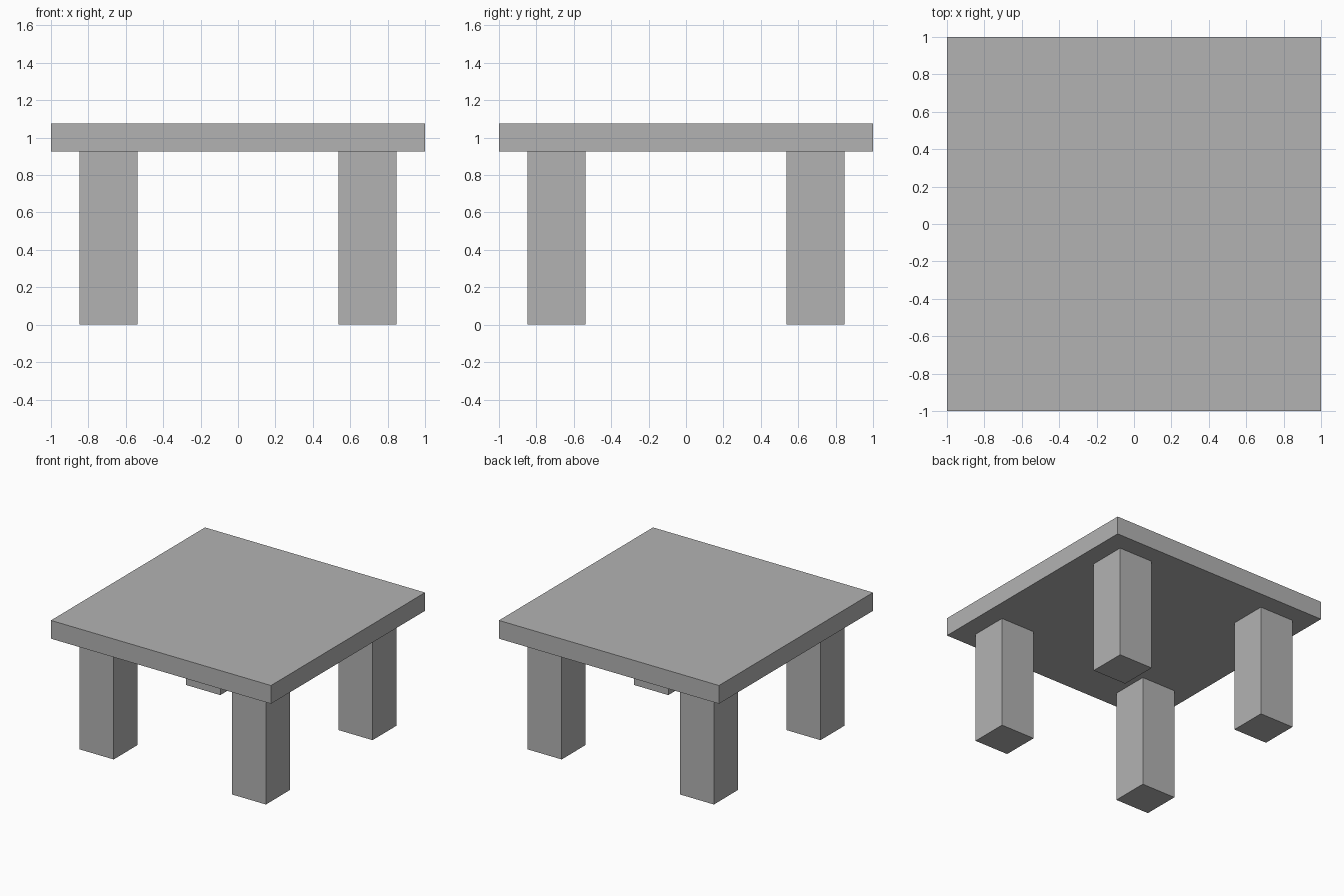
import bpy

cube = bpy.data.objects.get("Cube")
if cube:
    bpy.data.objects.remove(cube, do_unlink=True)

# One plain grey for the whole table
grey = bpy.data.materials.new("plain_grey")
grey.use_nodes = True
colour = (0.45, 0.45, 0.45, 1)
grey.diffuse_color = colour
grey.node_tree.nodes["Principled BSDF"].inputs["Base Color"].default_value = colour

LEG_HEIGHT = 0.927
TOP_THICKNESS = 0.15
LEG_WIDTH = 0.31
LEG_OFFSET = 0.692


def box(name, size, centre):
    bpy.ops.mesh.primitive_cube_add(size=1, location=centre)
    obj = bpy.context.object
    obj.name = name
    obj.scale = size
    bpy.ops.object.transform_apply(location=False, rotation=False, scale=True)
    obj.data.materials.append(grey)
    return obj


# Square table top
box("table_top", (2, 2, TOP_THICKNESS), (0, 0, LEG_HEIGHT + TOP_THICKNESS / 2))

# Four square legs, set in from the edges
for end, y in (("front", -LEG_OFFSET), ("back", LEG_OFFSET)):
    for side, x in (("right", -LEG_OFFSET), ("left", LEG_OFFSET)):
        box(f"{end}_{side}_leg", (LEG_WIDTH, LEG_WIDTH, LEG_HEIGHT), (x, y, LEG_HEIGHT / 2))
